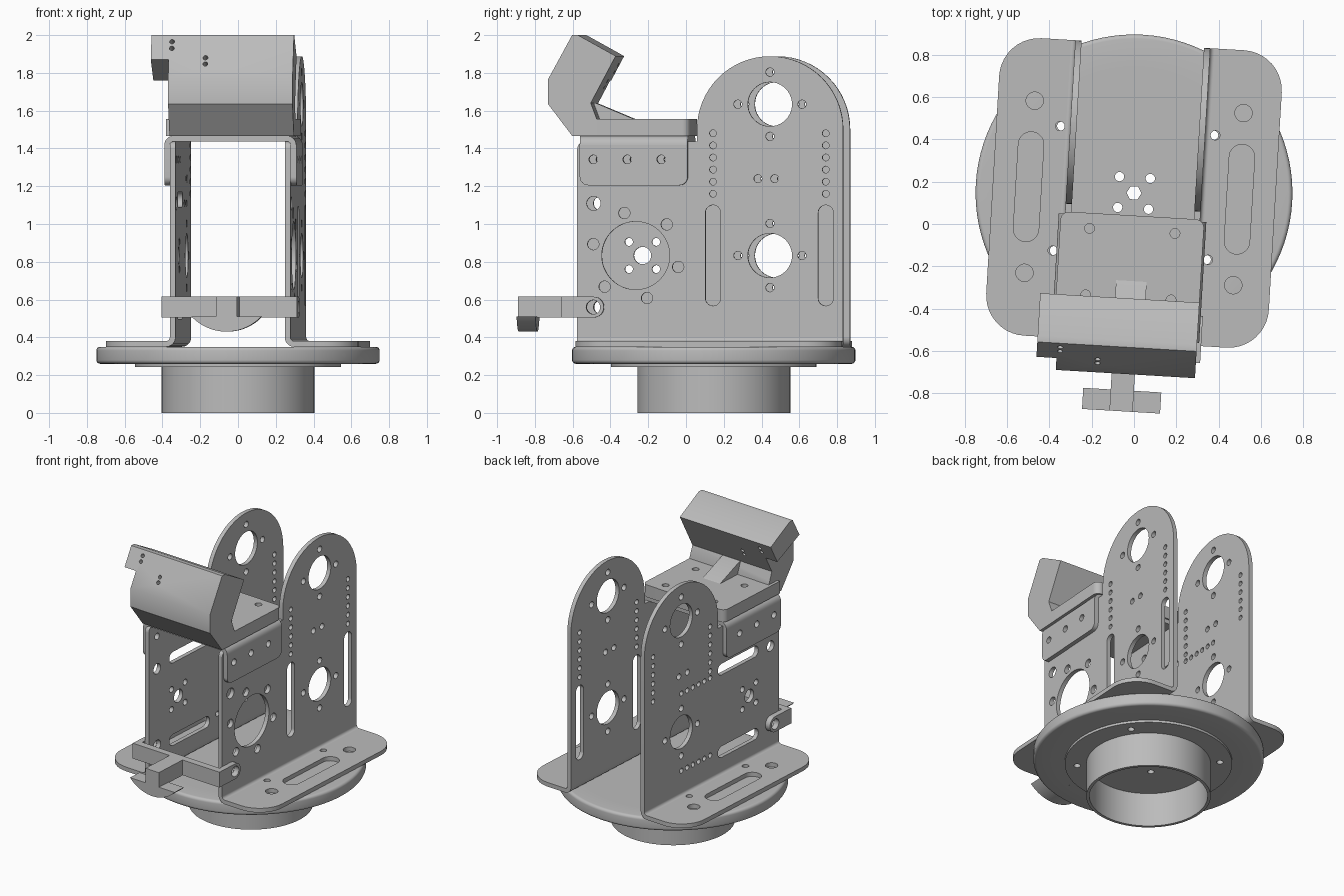
import bpy, bmesh, math
from math import sin, cos, pi
from mathutils import Matrix, Vector

cube = bpy.data.objects.get("Cube")
if cube:
    bpy.data.objects.remove(cube)

grey = bpy.data.materials.new("plain_grey")
grey.use_nodes = True
grey.diffuse_color = (0.5, 0.5, 0.5, 1)
grey.node_tree.nodes["Principled BSDF"].inputs["Base Color"].default_value = (0.5, 0.5, 0.5, 1)

# The whole assembly is turned slightly around the centre of the base disc
TURN = Matrix.Translation((0, 0.147, 0)) @ Matrix.Rotation(math.radians(-3.4), 4, 'Z')
# Drawing planes: flat, side (y, z) and front (x, z); third column is the thickness axis
PLANES = {
    'flat': Matrix.Identity(4),
    'side': Matrix(((0, 0, 1, 0), (1, 0, 0, 0), (0, 1, 0, 0), (0, 0, 0, 1))),
    'front': Matrix(((1, 0, 0, 0), (0, 0, -1, 0), (0, 1, 0, 0), (0, 0, 0, 1))),
}


def circle(x, y, r, n=28):
    return [(x + r * cos(2 * pi * i / n), y + r * sin(2 * pi * i / n)) for i in range(n)]


def rounded(corners, n=10):
    """Polygon from (x, y, radius) corners with arcs in place of sharp corners."""
    out = []
    for i, (x, y, r) in enumerate(corners):
        p = Vector((x, y))
        if not r:
            out.append((x, y))
            continue
        a = (Vector(corners[i - 1][:2]) - p).normalized()
        b = (Vector(corners[(i + 1) % len(corners)][:2]) - p).normalized()
        half = a.angle(b) / 2
        c = p + (a + b).normalized() * (r / sin(half))
        s, e = p + a * (r / math.tan(half)) - c, p + b * (r / math.tan(half)) - c
        sweep = pi - 2 * half
        for k in range(n + 1):
            t = k / n
            q = (s * sin((1 - t) * sweep) + e * sin(t * sweep)) / sin(sweep)
            out.append(tuple(c + q))
    return out


def box(x0, x1, y0, y1, r=0):
    return rounded([(x0, y0, r), (x1, y0, r), (x1, y1, r), (x0, y1, r)])


def finish(ob, weld=True):
    bm = bmesh.new()
    bm.from_mesh(ob.data)
    if weld:
        bmesh.ops.remove_doubles(bm, verts=bm.verts, dist=1e-5)
    bmesh.ops.recalc_face_normals(bm, faces=bm.faces)
    bm.to_mesh(ob.data)
    bm.free()
    ob.data.materials.clear()
    ob.data.materials.append(grey)
    select(ob)
    bpy.ops.object.shade_smooth_by_angle()
    return ob


def select(ob):
    bpy.ops.object.select_all(action='DESELECT')
    ob.select_set(True)
    bpy.context.view_layer.objects.active = ob


def sheet(name, plane, outline, lo, hi, holes=()):
    """Outline with holes, extruded from lo to hi along the plane's third axis."""
    cu = bpy.data.curves.new(name, 'CURVE')
    cu.dimensions = '2D'
    cu.fill_mode = 'BOTH'
    cu.extrude = (hi - lo) / 2
    for loop in [outline, *holes]:
        sp = cu.splines.new('POLY')
        sp.points.add(len(loop) - 1)
        for pt, (x, y) in zip(sp.points, loop):
            pt.co = (x, y, 0, 1)
        sp.use_cyclic_u = True
    ob = bpy.data.objects.new(name, cu)
    bpy.context.collection.objects.link(ob)
    ob.matrix_world = TURN @ PLANES[plane] @ Matrix.Translation((0, 0, (lo + hi) / 2))
    select(ob)
    bpy.ops.object.convert(target='MESH')
    return finish(bpy.context.object)


def lathe(name, profile, steps=96):
    bm = bmesh.new()
    vs = [bm.verts.new((r, 0, z)) for r, z in profile]
    edges = [bm.edges.new((vs[i - 1], vs[i])) for i in range(len(vs))]
    bmesh.ops.spin(bm, geom=vs + edges, axis=(0, 0, 1), cent=(0, 0, 0), angle=2 * pi, steps=steps)
    me = bpy.data.meshes.new(name)
    bm.to_mesh(me)
    bm.free()
    ob = bpy.data.objects.new(name, me)
    bpy.context.collection.objects.link(ob)
    ob.matrix_world = TURN
    return finish(ob)


def bend(name, cx, cz, start, y0, y1):
    """Quarter-round fold joining two sheet metal faces."""
    arc = [start + pi / 2 * i / 8 for i in range(9)]
    pts = [(cx + 0.05 * cos(a), cz + 0.05 * sin(a)) for a in arc]
    pts += [(cx + 0.02 * cos(a), cz + 0.02 * sin(a)) for a in reversed(arc)]
    sheet(name, 'front', pts, -y1, -y0)


SIGNS = ((-1, "right"), (1, "left"))

# Base: tube, lower ring plate and large disc
lathe("base_tube", [(0.385, 0), (0.405, 0), (0.405, 0.255), (0.385, 0.255)])
hub_holes = [circle(0, 0, 0.035, 6)]
hub_holes += [circle(sx * 0.073, sy * 0.073, 0.022) for sx in (-1, 1) for sy in (-1, 1)]
hub_holes += [circle(sx * 0.36, sy * 0.295, 0.022) for sx in (-1, 1) for sy in (-1, 1)]
sheet("lower_plate", 'flat', circle(0, 0, 0.545, 96), 0.243, 0.26, hub_holes)
sheet("disc_middle", 'flat', circle(0, 0, 0.6, 96), 0.26, 0.35, hub_holes)
rim = rounded([(0.6, 0.26, 0), (0.75, 0.26, 0.02), (0.75, 0.35, 0.02), (0.6, 0.35, 0)], 5)
lathe("disc_rim", rim)

# Side plates: shared outline and hole pattern
L, HUB_Y, HUB_Z, ARCH_Y = 0.705, -0.395, 0.833, 0.317
plate = rounded([(-L, 0.40, 0), (L, 0.40, 0), (L, 1.888, 0.387), (-0.07, 1.888, 0.387),
                 (-0.07, 1.437, 0), (-L, 1.437, 0.04)], 16)
common = []
for z in (HUB_Z, 1.634):
    common.append(circle(ARCH_Y, z, 0.117, 40))
    common += [circle(ARCH_Y + 0.17 * cos(k * pi / 2), z + 0.17 * sin(k * pi / 2), 0.022)
               for k in range(4)]
common += [circle(y, 1.24, 0.021) for y in (0.253, 0.342)]
common += [circle(y, 1.16 + 0.064 * k, 0.018, 16) for y in (0.015, 0.613) for k in range(6)]
common += [circle(-0.618, z, 0.037) for z in (0.56, 1.109)]
screws = [circle(-0.618 + 0.18 * k, 1.342, 0.023) for k in range(3)]
common += screws

# Plate on +x: large bearing hole, ring of holes and upright slots
open_holes = [circle(HUB_Y, HUB_Z, 0.18, 48)]
open_holes += [circle(HUB_Y + 0.233 * cos(a), HUB_Z + 0.233 * sin(a), 0.03)
               for a in (math.radians(45 + 60 * k) for k in range(6))]
open_holes += [box(y - 0.04, y + 0.04, 0.567, 1.10, 0.0399) for y in (0.015, 0.613)]
# Plate on -x: small hub, level slots and rows of holes
hub_side = [circle(HUB_Y, HUB_Z, 0.046)]
hub_side += [circle(HUB_Y + sx * 0.072, HUB_Z + sz * 0.072, 0.021)
             for sx in (-1, 1) for sz in (-1, 1)]
hub_side += [box(-0.49, -0.066, z - 0.04, z + 0.04, 0.0399) for z in (0.537, 1.13)]
hub_side += [circle(0.015 + 0.06 * k, z, 0.018, 16) for z in (0.555, 1.11) for k in range(6)]

clip_ear = rounded([(-0.785, 0.505, 0), (-0.562, 0.505, 0.0549),
                    (-0.562, 0.615, 0.0549), (-0.785, 0.615, 0)])
for s, side in SIGNS:
    def span(a, b):
        return sorted((s * a, s * b))
    sheet(side + "_plate", 'side', plate, *span(0.29, 0.32),
          common + (open_holes if s > 0 else hub_side))
    # Foot flange with folded corner
    foot = rounded([(s * 0.34, -L, 0), (s * 0.67, -L, 0.19), (s * 0.67, L, 0.19), (s * 0.34, L, 0)])
    x0, x1 = span(0.44, 0.56)
    slots = [box(x0, x1, -0.26, 0.26, 0.0599)]
    slots += [circle(s * 0.495, y, 0.041) for y in (-0.408, 0.408)]
    slots += [circle(s * 0.368, y, 0.022) for y in (-0.295, 0.295)]
    sheet(side + "_foot", 'flat', foot, 0.35, 0.38, slots)
    bend(side + "_foot_fold", s * 0.34, 0.40, pi if s > 0 else 1.5 * pi, -L, L)
    # Hanging cheek of the top bracket
    cheek = rounded([(-0.69, 1.205, 0.045), (-0.118, 1.205, 0.045),
                     (-0.118, 1.417, 0), (-0.69, 1.417, 0)])
    sheet(side + "_bracket_cheek", 'side', cheek, *span(0.32, 0.35), screws)
    bend(side + "_bracket_fold", s * 0.30, 1.417, 0 if s > 0 else pi / 2, -0.69, -0.118)
    # Ear of the front clip
    sheet(side + "_clip_ear", 'side', clip_ear, *span(0.322, 0.36), [circle(-0.618, 0.56, 0.037)])

# Top bracket and the platform on it
deck_holes = [circle(x, y, 0.023) for x in (-0.2, 0.205) for y in (-0.495, -0.18)]
sheet("bracket_top", 'flat', box(-0.30, 0.30, -0.69, -0.118), 1.437, 1.467, deck_holes)
deck = rounded([(-0.34, -0.69, 0), (0.34, -0.69, 0), (0.34, -0.107, 0.04), (-0.34, -0.107, 0.04)])
sheet("platform", 'flat', deck, 1.467, 1.555, deck_holes)

# Angled head, notched on one end and drilled with two pairs of holes
head = sheet("head", 'side', [(-0.731, 2.0), (-0.70, 2.0), (-0.50, 1.889), (-0.632, 1.64),
                              (-0.60, 1.555), (-0.60, 1.467), (-0.731, 1.467),
                              (-0.858, 1.634), (-0.858, 1.767)], -0.415, 0.34)
notch = sheet("notch_cutter", 'side', [(-1.0, 1.965), (-0.40, 1.679), (-0.40, 1.4), (-1.0, 1.4)],
              -0.6, -0.32)
bm = bmesh.new()
bm.from_mesh(notch.data)
to_local = PLANES['side'].inverted() @ Matrix.Translation((0, 0, 0))
tilt = Vector((0, 0.878, -0.478)).to_track_quat('Z', 'Y').to_matrix().to_4x4()
shift = Matrix.Translation((0, 0, 0.46))
for x, z in ((-0.305, 1.965), (-0.305, 1.93), (-0.125, 1.88), (-0.125, 1.847)):
    spot = Matrix.Translation((x, -0.731 - (2 - z) * 0.54, z))
    bmesh.ops.create_cone(bm, cap_ends=True, segments=16, radius1=0.013, radius2=0.013, depth=0.7,
                          matrix=shift @ to_local @ spot @ tilt)
bm.to_mesh(notch.data)
bm.free()
notch.hide_render = True
cut = head.modifiers.new("cut", 'BOOLEAN')
cut.operation, cut.solver, cut.object = 'DIFFERENCE', 'EXACT', notch
select(head)
bpy.ops.object.modifier_apply(modifier="cut")
bpy.data.objects.remove(notch)
finish(head, False)
sheet("head_gusset", 'side', [(-0.64, 1.64), (-0.62, 1.64), (-0.417, 1.555), (-0.64, 1.555)],
      -0.06, 0.085)

# Front clip: crossbar, stem and curved hook
sheet("clip_bar", 'flat', box(-0.36, 0.36, -0.785, -0.735), 0.505, 0.615)
sheet("clip_stem", 'flat', box(-0.055, 0.055, -1.035, -0.78), 0.505, 0.615)
half = math.asin(0.185 / 0.254)
hook = [(0.254 * sin(a), 0.684 - 0.254 * cos(a)) for a in (half * (k / 10 - 1) for k in range(21))]
sheet("clip_hook", 'front', hook, 0.935, 1.035)
